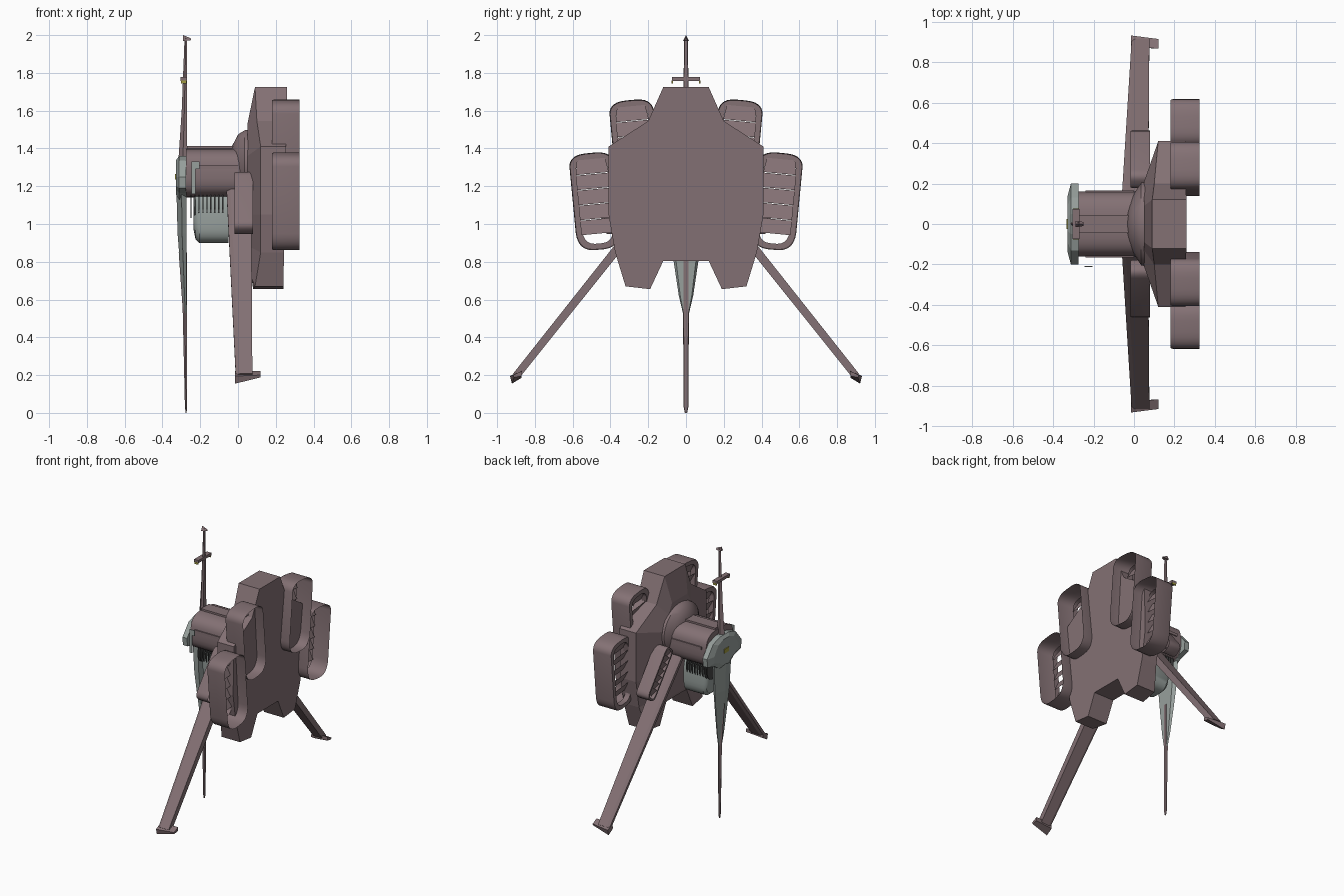
import bpy, bmesh, math
from mathutils import Vector

if "Cube" in bpy.data.objects:
    bpy.data.objects.remove(bpy.data.objects["Cube"])


def material(name, rgb):
    m = bpy.data.materials.new(name)
    m.diffuse_color = (*rgb, 1)
    m.use_nodes = True
    m.node_tree.nodes["Principled BSDF"].inputs["Base Color"].default_value = m.diffuse_color
    return m


MAUVE = material("mauve", (0.23, 0.165, 0.175))
GREY = material("grey", (0.31, 0.35, 0.335))
DARK = material("dark", (0.06, 0.06, 0.06))
GOLD = material("gold", (0.35, 0.32, 0.05))


def finish(name, bm, mat, mirror=False, smooth=False, fix=True):
    if fix:
        bmesh.ops.recalc_face_normals(bm, faces=bm.faces[:])
    me = bpy.data.meshes.new(name)
    bm.to_mesh(me)
    bm.free()
    me.materials.append(mat)
    ob = bpy.data.objects.new(name, me)
    bpy.context.collection.objects.link(ob)
    if mirror:
        mod = ob.modifiers.new("mirror", 'MIRROR')
        mod.use_axis = (False, True, False)
        mod.use_clip = False
        mod.use_mirror_merge = False
    if smooth:
        bpy.ops.object.select_all(action='DESELECT')
        bpy.context.view_layer.objects.active = ob
        ob.select_set(True)
        bpy.ops.object.shade_smooth_by_angle(angle=math.radians(32))
    return ob


def skin(bm, rings, caps=True):
    """Join matching closed rings of points with quads."""
    vs = [[bm.verts.new(p) for p in r] for r in rings]
    n = len(vs[0])
    for a, b in zip(vs, vs[1:]):
        for i in range(n):
            bm.faces.new((a[i], a[(i + 1) % n], b[(i + 1) % n], b[i]))
    if caps:
        bm.faces.new(vs[0])
        bm.faces.new(vs[-1])


def loft(name, rings, mat=MAUVE, **kw):
    bm = bmesh.new()
    skin(bm, rings)
    return finish(name, bm, mat, **kw)


def box(name, x, y, z, mat=MAUVE, **kw):
    return loft(name, [[(a, y[0], z[0]), (a, y[1], z[0]), (a, y[1], z[1]), (a, y[0], z[1])] for a in x],
                mat, **kw)


def both_sides(half):
    return half + [(x, -y, z) for x, y, z in reversed(half)]


def oval(x, ry, z0, z1, n=32, e=1.0):
    """Closed oval ring in the y-z plane; e below 1 makes it squarer."""
    pts = []
    for i in range(n):
        a = 2 * math.pi * (i + 0.5) / n
        c, s = math.cos(a), math.sin(a)
        pts.append((x, ry * math.copysign(abs(c) ** e, c),
                    (z0 + z1) / 2 + (z1 - z0) / 2 * math.copysign(abs(s) ** e, s)))
    return pts


# Main shield-shaped body with bevelled inner side
outline = [(0.12, 1.725), (0.20, 1.545), (0.41, 1.41), (0.41, 1.05),
           (0.375, 0.85), (0.32, 0.67), (0.19, 0.655), (0.12, 0.805)]
edge_x = [0.09, 0.10, 0.12, 0.12, 0.12, 0.09, 0.08, 0.08]
plateau = [(0.05, 0.09, 1.53), (0.05, 0.13, 1.46), (0.05, 0.21, 1.36), (0.05, 0.21, 1.05),
           (0.06, 0.21, 0.88), (0.075, 0.28, 0.71), (0.075, 0.2, 0.69), (0.07, 0.12, 0.83)]
loft("body", [both_sides([(0.24 + 0.018 * (z - 0.655), y, z) for y, z in outline]),
              both_sides([(x, y, z) for x, (y, z) in zip(edge_x, outline)]),
              both_sides(plateau)])


# Open thin-walled pods with louvres
def pod(name, cy, cz, w, h, tilt, x0, x1, slats, top, bottom):
    ct, st = math.cos(tilt), math.sin(tilt)

    def place(x, u, v):
        return (x, cy + u * ct + v * st, cz - u * st + v * ct)

    prof = []
    for k in range(32):
        a = 2 * math.pi * (k + 0.5) / 32
        c, s = math.cos(a), math.sin(a)
        u = math.copysign(abs(c) ** 0.62, c)
        if s > 0:
            v = h / 2 - top + top * s ** 0.9
        else:
            v = -h / 2 + bottom - bottom * (-s) ** 0.9
        prof.append((u * w / 2, v))
    lip = 0.14 * w
    inner = [(u * (1 - 2 * lip / w), v * (1 - 2 * lip / h)) for u, v in prof]
    mid = [(u * 0.97, v * 0.985) for u, v in prof]
    bm = bmesh.new()
    dx = 0.07 * (x1 - x0)
    skin(bm, [[place(x1, *p) for p in prof], [place(x0 + dx, *p) for p in prof],
              [place(x0, *p) for p in mid], [place(x0, *p) for p in inner],
              [place(x0 + 4 * dx, *p) for p in inner]], caps=False)
    finish(name, bm, MAUVE, mirror=True, smooth=True)
    # louvres
    bm = bmesh.new()
    z_top, z_bot = h / 2 - lip, -h / 2 + bottom * 0.75
    step = (z_top - z_bot) / slats
    for i in range(slats):
        a = z_top - i * step
        hw = w / 2 - lip * 0.9
        top_w = hw * (0.85 if i == 0 else 1)
        bm.faces.new([bm.verts.new(place(*p)) for p in (
            (x0 + 0.5 * dx, -top_w, a), (x0 + 0.5 * dx, top_w, a),
            (x0 + 4.5 * dx, hw, a - step * 0.96), (x0 + 4.5 * dx, -hw, a - step * 0.96))])
    finish(name + "_louvres", bm, MAUVE, mirror=True)


pod("lower_pod", 0.482, 1.12, 0.235, 0.515, 0.095, 0.18, 0.325, 5, 0.07, 0.11)
pod("upper_pod", 0.27, 1.40, 0.235, 0.515, 0.095, 0.18, 0.325, 5, 0.07, 0.11)
pod("leg_vent", 0.32, 1.11, 0.10, 0.38, -0.67, -0.018, 0.08, 7, 0.05, 0.05)


# Splayed side legs with pointed feet
def leg_ring(y, z, x0, x1, t):
    d = Vector((0, 0.78, 0.62))
    prof = [(x0, -0.5), (x0, 0.5), (x0 + 0.02, 1), (x1, 1), (x1, -1), (x0 + 0.02, -1)]
    return [Vector((x, y, z)) + d * s * t for x, s in prof]


loft("side_leg", [leg_ring(0.10, 1.20, -0.062, 0.07, 0.024),
                  leg_ring(0.90, 0.195, -0.012, 0.076, 0.02)], mirror=True)
loft("side_foot", [[(-0.015, 0.875, 0.222), (-0.015, 0.932, 0.195), (-0.015, 0.922, 0.155), (-0.015, 0.872, 0.185)],
                   [(0.12, 0.868, 0.222), (0.12, 0.915, 0.2), (0.12, 0.91, 0.188), (0.12, 0.87, 0.195)]],
     mirror=True)

# Central barrel, top ridge, and the domed collar against the body
loft("barrel", [oval(x, 0.16, 1.14, 1.40, e=0.65) for x in (-0.275, 0.06)], smooth=True)
box("barrel_ridge", (-0.27, 0.03), (-0.045, 0.045), (1.36, 1.412))
box("barrel_rail", (-0.24, 0.0), (0.155, 0.166), (1.29, 1.31), mirror=True)
loft("collar", [oval(0.06, 0.21, 1.14, 1.50), oval(0.035, 0.205, 1.145, 1.497),
                oval(0.0, 0.15, 1.18, 1.475), oval(-0.033, 0.09, 1.22, 1.41)], smooth=True)

# Grey tank under the barrel, with cooling fins
loft("tank", [oval(-0.235, 0.075, 0.97, 1.16, e=0.6), oval(-0.225, 0.09, 0.92, 1.17, e=0.6),
              oval(-0.205, 0.1, 0.9, 1.17, e=0.6), oval(-0.05, 0.1, 0.9, 1.17, e=0.6)], GREY, smooth=True)
for i in range(9):
    x = -0.252 + i * 0.021
    loft("cooling_fin", [oval(a, 0.112, 1.03, 1.19, 20, 0.7) for a in (x, x + 0.006)], DARK)

# Grey guard plate on the outer end of the barrel
guard = [(0.05, 1.36), (0.13, 1.335), (0.20, 1.25), (0.195, 1.19), (0.11, 1.165), (0.06, 1.13)]
loft("guard", [both_sides([(-0.275, y, z) for y, z in guard]),
               both_sides([(-0.312, y, z) for y, z in guard]),
               both_sides([(-0.328, y * 0.7, 1.25 + (z - 1.25) * 0.8) for y, z in guard])], GREY)
box("guard_gem", (-0.333, -0.32), (-0.025, 0.025), (1.235, 1.265), GOLD)
box("guard_block", (-0.275, -0.245), (-0.08, 0.08), (1.2, 1.34), GREY)
box("side_clip", (-0.245, -0.205), (-0.213, -0.207), (1.29, 1.33), GREY)
box("side_clip_stem", (-0.245, -0.225), (-0.213, -0.207), (1.16, 1.30), GREY)


# Blade and spear: diamond sections stacked along z
def blade(name, rows, mat):
    loft(name, [[(x0, 0, z), ((x0 + x1) / 2, hy, z), (x1, hy * 0.8, z),
                 (x1, -hy * 0.8, z), ((x0 + x1) / 2, -hy, z)] for z, x0, x1, hy in rows], mat)


blade("grey_blade", [(1.18, -0.326, -0.272, 0.10), (0.95, -0.32, -0.272, 0.085),
                     (0.8, -0.308, -0.272, 0.065), (0.62, -0.294, -0.272, 0.038),
                     (0.51, -0.286, -0.272, 0.012)], GREY)
blade("lower_spear", [(0.85, -0.314, -0.27, 0.016), (0.55, -0.293, -0.27, 0.016),
                      (0.03, -0.281, -0.27, 0.012), (0.0, -0.277, -0.272, 0.006)], MAUVE)
blade("upper_spear", [(1.3, -0.318, -0.268, 0.022), (1.6, -0.298, -0.27, 0.016),
                      (1.985, -0.283, -0.27, 0.009)], MAUVE)

# Crossbar and pointed cap on the upper spear
box("crossbar", (-0.305, -0.27), (-0.075, 0.075), (1.757, 1.777))
box("crossbar_tip", (-0.302, -0.273), (0.068, 0.076), (1.745, 1.76), GOLD, mirror=True)
loft("spear_cap", [[(-0.29, -0.016, 1.968), (-0.29, 0.016, 1.968), (-0.29, 0, 2.0)],
                   [(-0.25, -0.01, 1.973), (-0.25, 0.01, 1.973), (-0.25, 0, 1.983)]])
